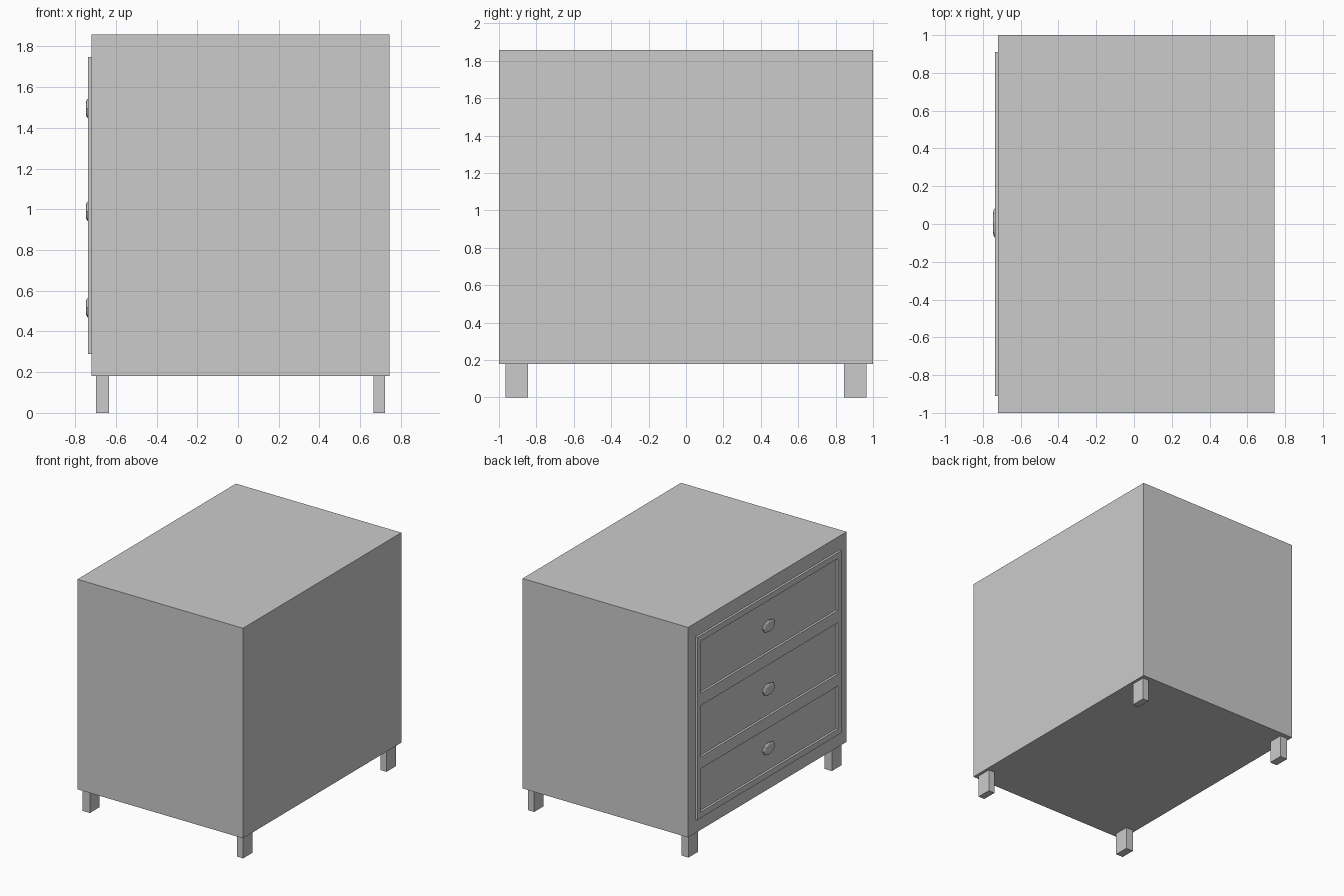
import bpy, bmesh, math
from mathutils import Matrix

if "Cube" in bpy.data.objects:
    bpy.data.objects.remove(bpy.data.objects["Cube"])


def finish(name, bm):
    bmesh.ops.recalc_face_normals(bm, faces=bm.faces)
    mesh = bpy.data.meshes.new(name)
    bm.to_mesh(mesh)
    bm.free()
    ob = bpy.data.objects.new(name, mesh)
    bpy.context.collection.objects.link(ob)
    return ob


def box(name, lo, hi):
    bm = bmesh.new()
    bmesh.ops.create_cube(bm, size=1)
    for v in bm.verts:
        v.co = [lo[i] + (v.co[i] + 0.5) * (hi[i] - lo[i]) for i in range(3)]
    return finish(name, bm)


FACE_X = -0.719    # drawer side of the cabinet
FRAME_X = -0.737   # outer face of the raised frame

# Cabinet body
box("cabinet_body", (FACE_X, -1, 0.18), (0.744, 1, 1.858))

# Four square feet
for side, s in (("left", -1), ("right", 1)):
    y0, y1 = sorted((s * 0.845, s * 0.965))
    box(f"front_leg_{side}", (-0.698, y0, 0), (-0.634, y1, 0.18))
    box(f"back_leg_{side}", (0.666, y0, 0), (0.721, y1, 0.18))

# Raised frame: grid of faces with three drawer openings, extruded to depth
ys = (-0.91, -0.867, 0.867, 0.91)
zs = (0.29, 0.337, 0.682, 0.777, 1.187, 1.285, 1.70, 1.747)
bm = bmesh.new()
grid = [[bm.verts.new((FACE_X, y, z)) for z in zs] for y in ys]
for i in range(len(ys) - 1):
    for j in range(len(zs) - 1):
        if i == 1 and j in (1, 3, 5):
            continue
        bm.faces.new((grid[i][j], grid[i + 1][j], grid[i + 1][j + 1], grid[i][j + 1]))
ret = bmesh.ops.extrude_face_region(bm, geom=bm.faces[:], use_keep_orig=True)
for v in ret["geom"]:
    if isinstance(v, bmesh.types.BMVert):
        v.co.x = FRAME_X
finish("drawer_frame", bm)


# Faceted oval knobs with a chamfered rim
def knob(name, z):
    bm = bmesh.new()
    n = 8
    rings = ((FACE_X + 0.002, 0.75), (-0.729, 0.95), (-0.737, 1.0), (-0.742, 0.92), (-0.746, 0.70))
    loops = []
    for x, k in rings:
        loops.append([bm.verts.new((x, 0.005 + 0.077 * k * math.cos(2 * math.pi * a / n),
                                    z + 0.048 * k * math.sin(2 * math.pi * a / n)))
                      for a in range(n)])
    for r0, r1 in zip(loops, loops[1:]):
        for a in range(n):
            b = (a + 1) % n
            bm.faces.new((r0[a], r0[b], r1[b], r1[a]))
    bm.faces.new(loops[0])
    bm.faces.new(loops[-1])
    finish(name, bm)


for name, z in (("bottom", 0.517), ("middle", 0.99), ("top", 1.495)):
    knob(f"{name}_drawer_knob", z)
